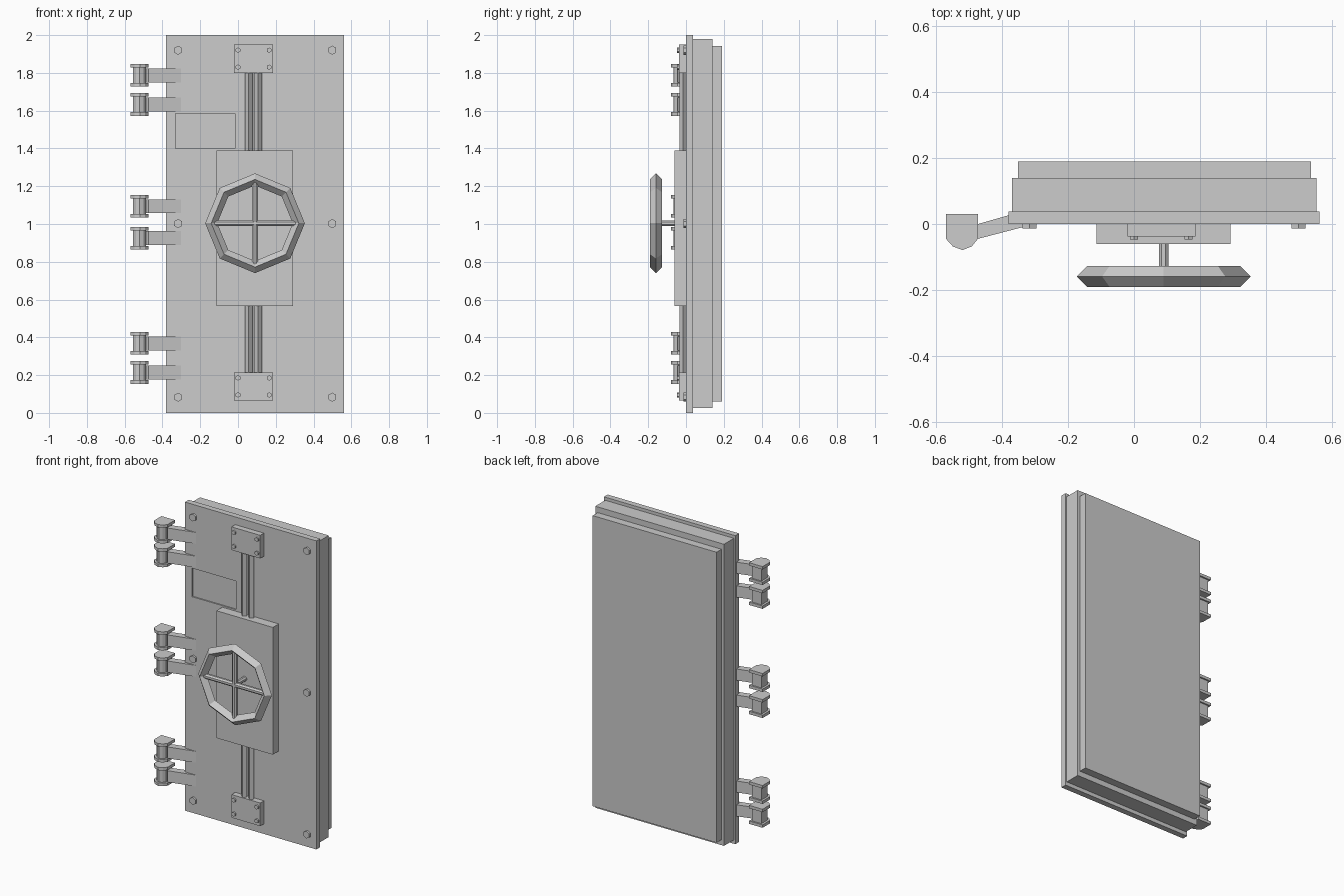
import bpy, bmesh, math
from mathutils import Matrix, Vector

if "Cube" in bpy.data.objects:
    bpy.data.objects.remove(bpy.data.objects["Cube"])

steel = bpy.data.materials.new("grey_steel")
steel.diffuse_color = (0.604, 0.604, 0.604, 1)
steel.use_nodes = True
steel.node_tree.nodes["Principled BSDF"].inputs["Base Color"].default_value = steel.diffuse_color


def finish(name, bm):
    bmesh.ops.recalc_face_normals(bm, faces=bm.faces)
    me = bpy.data.meshes.new(name)
    bm.to_mesh(me)
    bm.free()
    ob = bpy.data.objects.new(name, me)
    bpy.context.collection.objects.link(ob)
    me.materials.append(steel)
    return ob


def box(name, x, y, z):
    bm = bmesh.new()
    size = [b - a for a, b in (x, y, z)]
    mid = [(a + b) / 2 for a, b in (x, y, z)]
    bmesh.ops.create_cube(bm, size=1, matrix=Matrix.Translation(mid) @ Matrix.Diagonal((*size, 1)))
    return finish(name, bm)


def rod(name, a, b, radius, sides, turn=0.0):
    """Faceted rod from a to b."""
    a, b = Vector(a), Vector(b)
    rot = (b - a).to_track_quat('Z', 'Y').to_matrix().to_4x4()
    bm = bmesh.new()
    bmesh.ops.create_cone(bm, cap_ends=True, segments=sides, radius1=radius, radius2=radius,
                          depth=(b - a).length,
                          matrix=Matrix.Translation((a + b) / 2) @ rot @ Matrix.Rotation(turn, 4, 'Z'))
    return finish(name, bm)


def prism(name, outline, z0, z1):
    """Plan outline (x, y) extruded from z0 to z1."""
    bm = bmesh.new()
    face = bm.faces.new([bm.verts.new((x, y, z0)) for x, y in outline])
    out = bmesh.ops.extrude_face_region(bm, geom=[face])
    bmesh.ops.translate(bm, vec=(0, 0, z1 - z0),
                        verts=[v for v in out["geom"] if isinstance(v, bmesh.types.BMVert)])
    return finish(name, bm)


# Stepped door slab
plate = box("front_plate", (-0.38, 0.562), (0, 0.038), (0, 2))
box("middle_slab", (-0.37, 0.553), (0.038, 0.139), (0.025, 1.98))
box("back_slab", (-0.352, 0.536), (0.139, 0.19), (0.06, 1.943))

# Shallow recess in the front plate
cutter = box("recess_cutter", (-0.33, -0.016), (-0.02, 0.008), (1.40, 1.585))
cutter.hide_render = True
cutter.hide_viewport = True
cutter.display_type = 'WIRE'
cut = plate.modifiers.new("recess", 'BOOLEAN')
cut.object = cutter
cut.operation = 'DIFFERENCE'
cut.solver = 'EXACT'

# Lock housing and the twin locking bars
box("lock_housing", (-0.113, 0.292), (-0.06, 0), (0.565, 1.39))
for x in (0.056, 0.106):
    for z0, z1 in ((0.2, 0.58), (1.38, 1.81)):
        rod("locking_bar", (x, -0.015, z0), (x, -0.015, z1), 0.02, 4)

# Bar end brackets with small bolts
for z in (0.14, 1.875):
    box("bar_bracket", (-0.02, 0.186), (-0.038, 0), (z - 0.075, z + 0.075))
    for x in (0.0, 0.165):
        for dz in (-0.045, 0.045):
            rod("bracket_bolt", (x, -0.03, z + dz), (x, -0.047, z + dz), 0.014, 6)

# Large door bolts
for x in (-0.317, 0.499):
    for z in (0.083, 1.002, 1.92):
        rod("door_bolt", (x, 0.005, z), (x, -0.013, z), 0.024, 6)

# Hand wheel: octagonal rim with a diamond section, spokes and shaft
CX, CY, CZ, R, r = 0.09, -0.159, 1.004, 0.232, 0.032
bm = bmesh.new()
rings = []
for i in range(8):
    a = i * math.pi / 4
    rings.append([bm.verts.new((CX + (R + dr) * math.cos(a), CY + dy, CZ + (R + dr) * math.sin(a)))
                  for dr, dy in ((r, 0), (0, r), (-r, 0), (0, -r))])
for i in range(8):
    p, q = rings[i], rings[(i + 1) % 8]
    for k in range(4):
        m = (k + 1) % 4
        bm.faces.new((p[k], q[k], q[m], p[m]))
finish("wheel_rim", bm)
rod("wheel_spoke", (CX - 0.215, CY, CZ), (CX + 0.215, CY, CZ), 0.017, 8, math.pi / 8)
rod("wheel_spoke", (CX, CY, CZ - 0.215), (CX, CY, CZ + 0.215), 0.017, 8, math.pi / 8)
rod("wheel_shaft", (CX, -0.05, CZ), (CX, CY, CZ), 0.016, 8, math.pi / 8)

# Hinges: two flanges, a narrower knuckle and a sloping arm
flange = [(-0.57, 0.03), (-0.473, 0.03), (-0.473, -0.045), (-0.492, -0.068),
          (-0.52, -0.079), (-0.549, -0.068), (-0.57, -0.045)]
knuckle = [(-0.522 + (x + 0.522) * 0.7, -0.02 + (y + 0.02) * 0.8) for x, y in flange]
arm = [(-0.498, -0.01), (-0.473, -0.045), (-0.297, 0.001), (-0.297, 0.02),
       (-0.375, 0.028), (-0.473, 0.0)]
for z in (0.214, 0.368, 0.925, 1.094, 1.633, 1.787):
    prism("hinge_flange", flange, z + 0.041, z + 0.06)
    prism("hinge_flange", flange, z - 0.06, z - 0.041)
    prism("hinge_knuckle", knuckle, z - 0.041, z + 0.041)
    prism("hinge_arm", arm, z - 0.037, z + 0.037)
